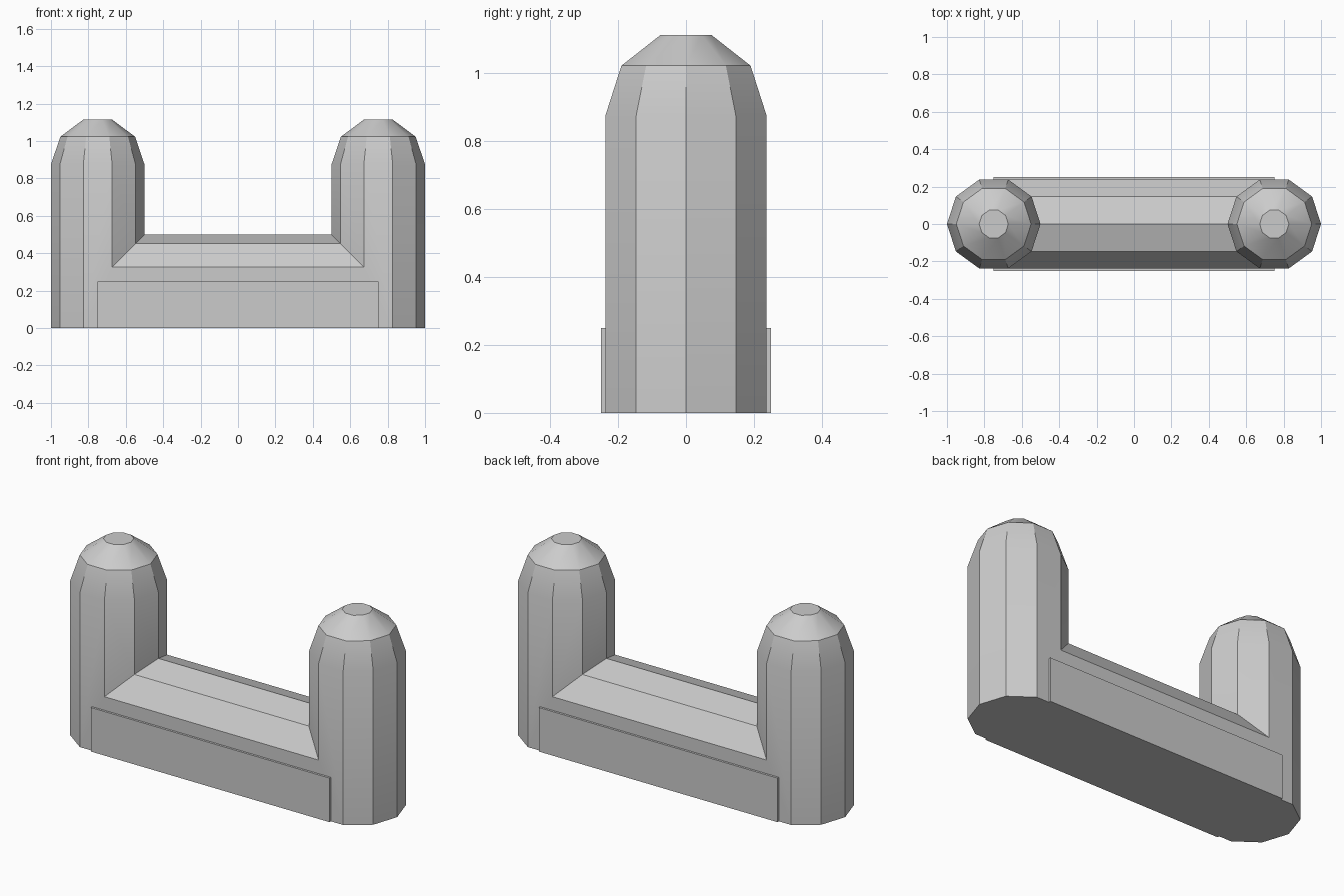
import bpy
import bmesh
import math

SIDES = 10
RADIUS = 0.25
POST_X = 0.75

default = bpy.data.objects.get("Cube")
if default:
    bpy.data.objects.remove(default, do_unlink=True)

grey = bpy.data.materials.new("light grey")
grey.use_nodes = True
colour = (0.6, 0.6, 0.6, 1)
grey.diffuse_color = colour
grey.node_tree.nodes["Principled BSDF"].inputs["Base Color"].default_value = colour


def make_object(name, bm):
    bmesh.ops.recalc_face_normals(bm, faces=bm.faces)
    mesh = bpy.data.meshes.new(name)
    bm.to_mesh(mesh)
    bm.free()
    mesh.materials.append(grey)
    obj = bpy.data.objects.new(name, mesh)
    bpy.context.collection.objects.link(obj)
    return obj


def loft(name, rings):
    """Skin a stack of matching rings and cap both ends."""
    bm = bmesh.new()
    loops = [[bm.verts.new(p) for p in ring] for ring in rings]
    for low, high in zip(loops, loops[1:]):
        for i in range(len(low)):
            j = (i + 1) % len(low)
            bm.faces.new((low[i], low[j], high[j], high[i]))
    bm.faces.new(loops[0])
    bm.faces.new(loops[-1])
    return make_object(name, bm)


def post(name, x):
    profile = [(RADIUS, 0), (RADIUS, 0.875), (0.2, 1.023), (0.078, 1.114)]
    angles = [math.tau * i / SIDES for i in range(SIDES)]
    return loft(name, [[(x + r * math.cos(a), r * math.sin(a), z) for a in angles]
                       for r, z in profile])


# Beam: faceted half-round top on straight sides
arch = [(RADIUS * math.cos(a), RADIUS + RADIUS * math.sin(a))
        for a in (math.radians(18 + 36 * i) for i in range(5))]
side_y = arch[0][0]
section = [(side_y, 0)] + arch + [(-side_y, 0)]
body = loft("barrier_body", [[(x, y, z) for y, z in section] for x in (-POST_X, POST_X)])

# Merge both domed posts into the beam
for name, x in (("left_post", POST_X), ("right_post", -POST_X)):
    part = post(name, x)
    union = body.modifiers.new("union", "BOOLEAN")
    union.operation = "UNION"
    union.solver = "EXACT"
    union.object = part
    bpy.context.view_layer.objects.active = body
    bpy.ops.object.modifier_apply(modifier=union.name)
    bpy.data.objects.remove(part, do_unlink=True)

# Clean up flat areas left by the merge
bm = bmesh.new()
bm.from_mesh(body.data)
bmesh.ops.remove_doubles(bm, verts=bm.verts, dist=0.0005)
bmesh.ops.dissolve_limit(bm, angle_limit=math.radians(1), verts=bm.verts, edges=bm.edges)
bm.to_mesh(body.data)
bm.free()

# Smooth the domes and keep the facets crisp
bpy.ops.object.select_all(action="DESELECT")
body.select_set(True)
bpy.context.view_layer.objects.active = body
bpy.ops.object.shade_smooth_by_angle(angle=math.radians(30))

# Raised panels on the front and back
for name, side in (("front_panel", -1), ("back_panel", 1)):
    inner, outer = side * 0.235, side * 0.25
    loft(name, [[(-POST_X, y, 0), (POST_X, y, 0), (POST_X, y, 0.25), (-POST_X, y, 0.25)]
                for y in (inner, outer)])
